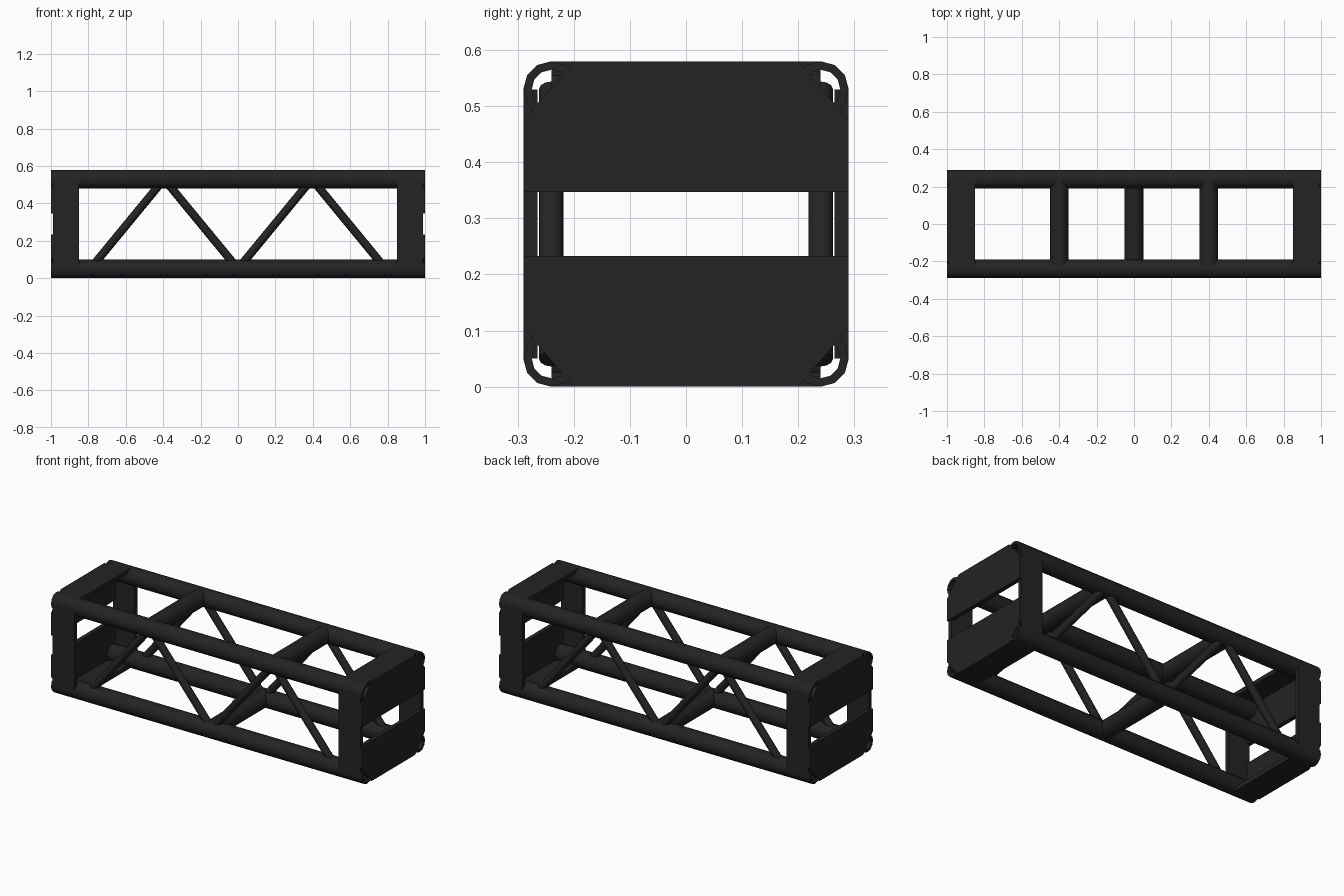
import bpy, bmesh, math
from mathutils import Vector

cube = bpy.data.objects.get("Cube")
if cube:
    bpy.data.objects.remove(cube, do_unlink=True)

# Single black metal finish
black = bpy.data.materials.new("black_metal")
black.use_nodes = True
COLOUR = (0.017, 0.017, 0.017, 1)
black.diffuse_color = COLOUR
black.node_tree.nodes["Principled BSDF"].inputs["Base Color"].default_value = COLOUR

R = 0.05             # chord radius
WALL = 0.015         # chord wall
C = 0.24             # chord offset from the beam axis
MID = 0.29           # height of the beam axis
HALF = C + R         # half width of the beam


def finish(name, bm, smooth=False):
    bmesh.ops.recalc_face_normals(bm, faces=bm.faces)
    mesh = bpy.data.meshes.new(name)
    bm.to_mesh(mesh)
    bm.free()
    mesh.materials.append(black)
    obj = bpy.data.objects.new(name, mesh)
    bpy.context.collection.objects.link(obj)
    if smooth:
        bpy.ops.object.select_all(action='DESELECT')
        obj.select_set(True)
        bpy.context.view_layer.objects.active = obj
        bpy.ops.object.shade_smooth_by_angle(angle=math.radians(40))
    return obj


def bar(name, start, end, radius, sides=12, bore=0):
    """Round bar between two points; a bore makes it an open tube."""
    start, end = Vector(start), Vector(end)
    turn = (end - start).to_track_quat('Z', 'Y')
    bm = bmesh.new()

    def ring(centre, r):
        return [bm.verts.new(centre + turn @ Vector((r * math.cos(a), r * math.sin(a), 0)))
                for a in (math.tau * i / sides for i in range(sides))]

    loops = [ring(start, radius), ring(end, radius)]
    if bore:
        loops += [ring(end, bore), ring(start, bore)]
        pairs = list(zip(loops, loops[1:] + loops[:1]))
    else:
        pairs = [tuple(loops)]
        for loop in loops:
            bm.faces.new(loop)
    for a, b in pairs:
        for i in range(sides):
            j = (i + 1) % sides
            bm.faces.new((a[i], a[j], b[j], b[i]))
    return finish(name, bm, True)


def box(name, low, high):
    bm = bmesh.new()
    bmesh.ops.create_cube(bm, size=1)
    for v in bm.verts:
        v.co = Vector([l + (h - l) * (c + 0.5) for l, h, c in zip(low, high, v.co)])
    return finish(name, bm)


def end_plate(name, side, up):
    """Half of the end face, with its outer corners cut off."""
    outline = [(-HALF, 0.057), (HALF, 0.057), (HALF, 0.185),
               (0.2, HALF), (-0.2, HALF), (-HALF, 0.185)]
    bm = bmesh.new()
    face = bm.faces.new([bm.verts.new((side * 0.975, y, MID + up * z)) for y, z in outline])
    new = bmesh.ops.extrude_face_region(bm, geom=[face])["geom"]
    bmesh.ops.translate(bm, vec=(side * 0.025, 0, 0),
                        verts=[g for g in new if isinstance(g, bmesh.types.BMVert)])
    return finish(name, bm)


LEVELS = (("lower", -1), ("upper", 1))
FACES = (("front", -1), ("back", 1))
ENDS = (("right", -1), ("left", 1))

# Four hollow corner chords
for level, up in LEVELS:
    for face, fy in FACES:
        y, z = fy * C, MID + up * C
        bar(f"{level}_{face}_chord", (-1, y, z), (1, y, z), R, bore=R - WALL)

# Zigzag braces on front and back
PITCH = 0.395
for face, fy in FACES:
    for i in range(4):
        x = (i - 2) * PITCH
        rise = C if i % 2 == 0 else -C
        bar(f"{face}_brace_{i + 1}", (x, fy * C, MID - rise),
            (x + PITCH, fy * C, MID + rise), 0.022)

# Cross tubes: two on top, one at the bottom
for name, x, up in (("right_upper", -0.4, 1), ("left_upper", 0.4, 1), ("lower", 0, -1)):
    z = MID + up * C
    bar(f"{name}_cross_tube", (x, -C, z), (x, C, z), R)

# End frames: side plates, top and bottom plates, and cut-corner end plates
T = 0.025
for end, ex in ENDS:
    xs = sorted((ex * 0.85, ex * 0.99))
    for face, fy in FACES:
        ys = sorted((fy * HALF, fy * (HALF - T)))
        box(f"{end}_{face}_side_plate", (xs[0], ys[0], MID - C), (xs[1], ys[1], MID + C))
    for level, up in LEVELS:
        zs = sorted((MID + up * HALF, MID + up * (HALF - T)))
        box(f"{end}_{level}_plate", (xs[0], -C, zs[0]), (xs[1], C, zs[1]))
        end_plate(f"{end}_{level}_end_plate", ex, up)
